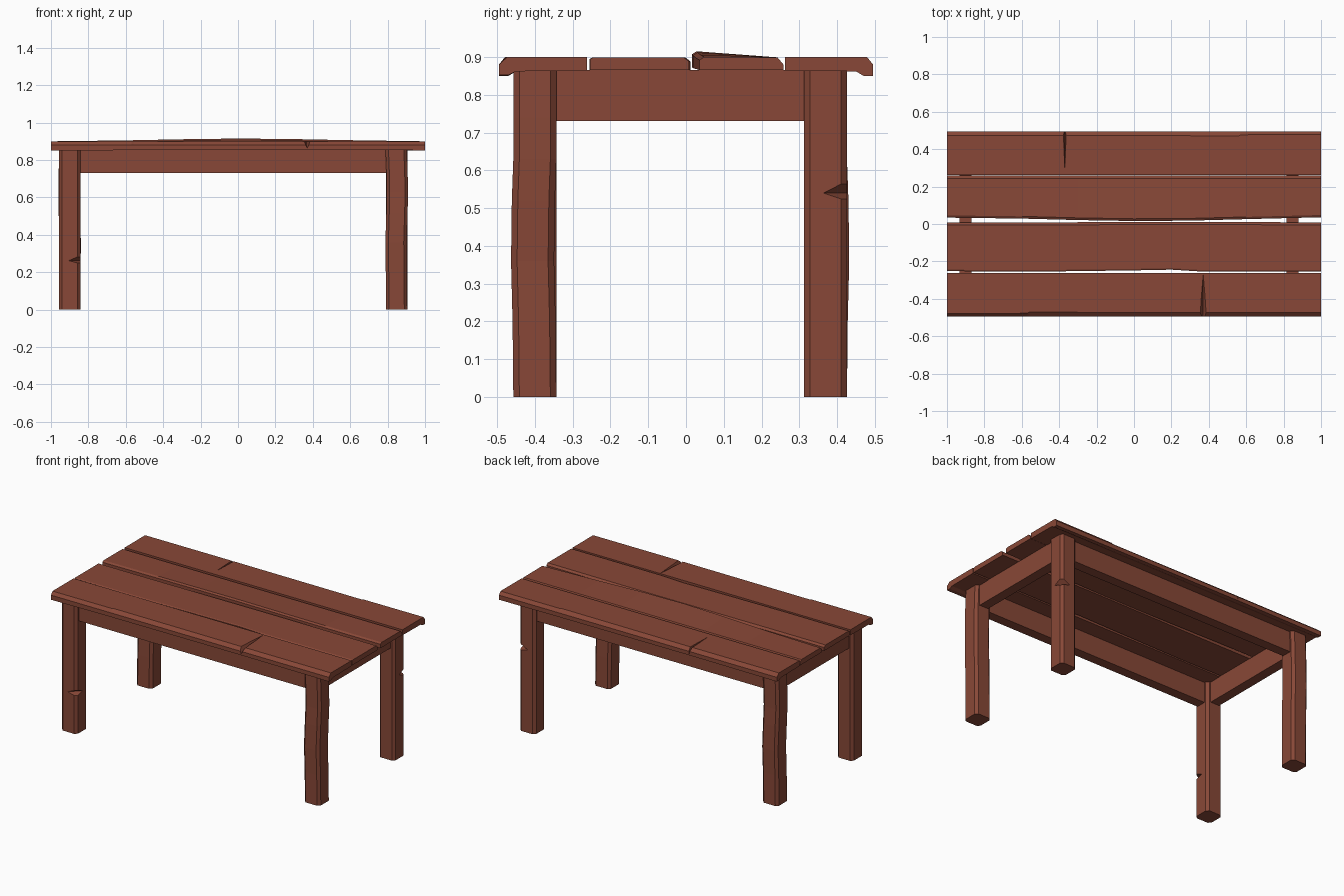
import bpy, bmesh
from mathutils import Vector

if "Cube" in bpy.data.objects:
    bpy.data.objects.remove(bpy.data.objects["Cube"])

wood = bpy.data.materials.new("reddish brown wood")
wood.diffuse_color = (0.246, 0.064, 0.038, 1)
wood.use_nodes = True
wood.node_tree.nodes["Principled BSDF"].inputs["Base Color"].default_value = wood.diffuse_color


def loft(name, rings):
    """Skin a list of equal-length point rings and cap both ends."""
    bm = bmesh.new()
    rows = [[bm.verts.new(p) for p in ring] for ring in rings]
    n = len(rows[0])
    for a, b in zip(rows, rows[1:]):
        for i in range(n):
            j = (i + 1) % n
            bm.faces.new((a[i], a[j], b[j], b[i]))
    bm.faces.new(rows[0])
    bm.faces.new(rows[-1])
    bmesh.ops.recalc_face_normals(bm, faces=bm.faces)
    mesh = bpy.data.meshes.new(name)
    bm.to_mesh(mesh)
    bm.free()
    mesh.materials.append(wood)
    obj = bpy.data.objects.new(name, mesh)
    bpy.context.collection.objects.link(obj)
    return obj


def cut(obj, points):
    """Carve the convex hull of the points out of an object."""
    bm = bmesh.new()
    for p in points:
        bm.verts.new(p)
    bmesh.ops.convex_hull(bm, input=bm.verts)
    bmesh.ops.recalc_face_normals(bm, faces=bm.faces)
    mesh = bpy.data.meshes.new(obj.name + "_cutter")
    bm.to_mesh(mesh)
    bm.free()
    mesh.materials.append(wood)
    cutter = bpy.data.objects.new(mesh.name, mesh)
    bpy.context.collection.objects.link(cutter)
    cutter.hide_render = True
    cutter.hide_set(True)
    mod = obj.modifiers.new("cut", 'BOOLEAN')
    mod.operation = 'DIFFERENCE'
    mod.solver = 'EXACT'
    mod.object = cutter


def leg_ring(x, y, z, h=0.057, c=0.016):
    pts = [(-h + c, -h), (h - c, -h), (h, -h + c), (h, h - c),
           (h - c, h), (-h + c, h), (-h, h - c), (-h, -h + c)]
    return [(x + a, y + b, z) for a, b in pts]


# Legs: two straight, two warped
XL, XR, YF, YB = -0.90, 0.848, -0.40, 0.369
TOP = 0.866
warp = [(0, 0, 0), (0.2, -0.001, -0.002), (0.36, -0.003, -0.006),
        (0.52, 0.002, -0.004), (0.63, 0.004, 0), (0.74, 0.002, 0), (TOP, -0.003, 0)]
front_left = loft("front_left_leg", [leg_ring(XL, YF, z) for z in (0, TOP)])
back_right = loft("back_right_leg", [leg_ring(XR, YB, z) for z in (0, TOP)])
loft("front_right_leg", [leg_ring(XR + dx, YF + dy, z) for z, dx, dy in warp])
loft("back_left_leg", [leg_ring(XL - dx, YB - dy, z) for z, dx, dy in warp])


# Chips in the corners of the straight legs
def chip(leg, x, y, sx, sy, z, lo, hi):
    cut(leg, [(x - sx * 0.072, y + sy * 0.01, z), (x + sx * 0.01, y - sy * 0.072, z),
              (x + sx * 0.01, y + sy * 0.01, z + hi), (x + sx * 0.01, y + sy * 0.01, z - lo)])


chip(front_left, XL + 0.057, YF - 0.057, 1, -1, 0.262, 0.022, 0.035)
chip(back_right, XR + 0.057, YB + 0.057, 1, 1, 0.54, 0.028, 0.042)


# Rails between the legs
def rail(name, x0, x1, y0, y1):
    loft(name, [[(x0, y0, z), (x1, y0, z), (x1, y1, z), (x0, y1, z)] for z in (0.73, TOP)])


for name, y in (("front_rail", YF), ("back_rail", YB)):
    rail(name, XL + 0.03, XR - 0.03, y - 0.032, y + 0.032)
for name, x in (("left_rail", XL), ("right_rail", XR)):
    rail(name, x - 0.032, x + 0.032, YF + 0.03, YB - 0.03)


# Outer planks: thick outer lip, chamfered upper edge
def outer_plank(name, s):
    rings = []
    for x, chamfer, z_low in ((-1, 0.016, 0.850), (-0.57, 0.018, 0.853),
                              (-0.56, 0.024, 0.853), (0.37, 0.021, 0.855), (1, 0.022, 0.852)):
        prof = [(0.262, 0.864), (0.45, 0.862), (0.47, z_low), (0.495, z_low),
                (0.495, 0.880), (0.495 - chamfer, 0.900), (0.262, 0.900)]
        rings.append([(s * -x, s * y, z) for y, z in prof])
    return loft(name, rings)


front_plank = outer_plank("front_plank", -1)
back_plank = outer_plank("back_plank", 1)


# Splits running in from the outer plank edges
def split(plank, x, s, tip, half):
    cut(plank, [(x, s * tip, 0.901), (x - half, s * 0.51, 0.905), (x + half, s * 0.51, 0.905),
                (x, s * 0.51, 0.862), (x, s * tip, 0.895)])


split(front_plank, 0.37, -1, 0.27, 0.02)
split(back_plank, -0.37, 1, 0.295, 0.009)

# Inner planks: one flat, one bowed with its front edge lifted mid-span
rings = []
for x, edge, back in ((-1, -0.252, 0.008), (-0.55, -0.255, 0.008), (0.0, -0.248, 0.011),
                      (0.2, -0.244, 0.012), (0.36, -0.254, 0.012), (1, -0.254, 0.008)):
    rings.append([(x, edge, 0.866), (x, back, 0.866), (x, back, 0.888),
                  (x, back - 0.014, 0.899), (x, edge + 0.008, 0.899), (x, edge, 0.895)])
loft("inner_front_plank", rings)

rings = []
for x, edge, lift in ((-1, 0.034, 0), (-0.6, 0.029, 0.005), (-0.3, 0.021, 0.011), (0, 0.016, 0.015),
                      (0.3, 0.018, 0.012), (0.6, 0.026, 0.006), (1, 0.036, 0)):
    rings.append([(x, edge, 0.866 + lift * 0.4), (x, 0.258, 0.866), (x, 0.258, 0.880),
                  (x, 0.242, 0.899), (x, edge + 0.012, 0.900 + lift), (x, edge, 0.892 + lift)])
loft("inner_back_plank", rings)
